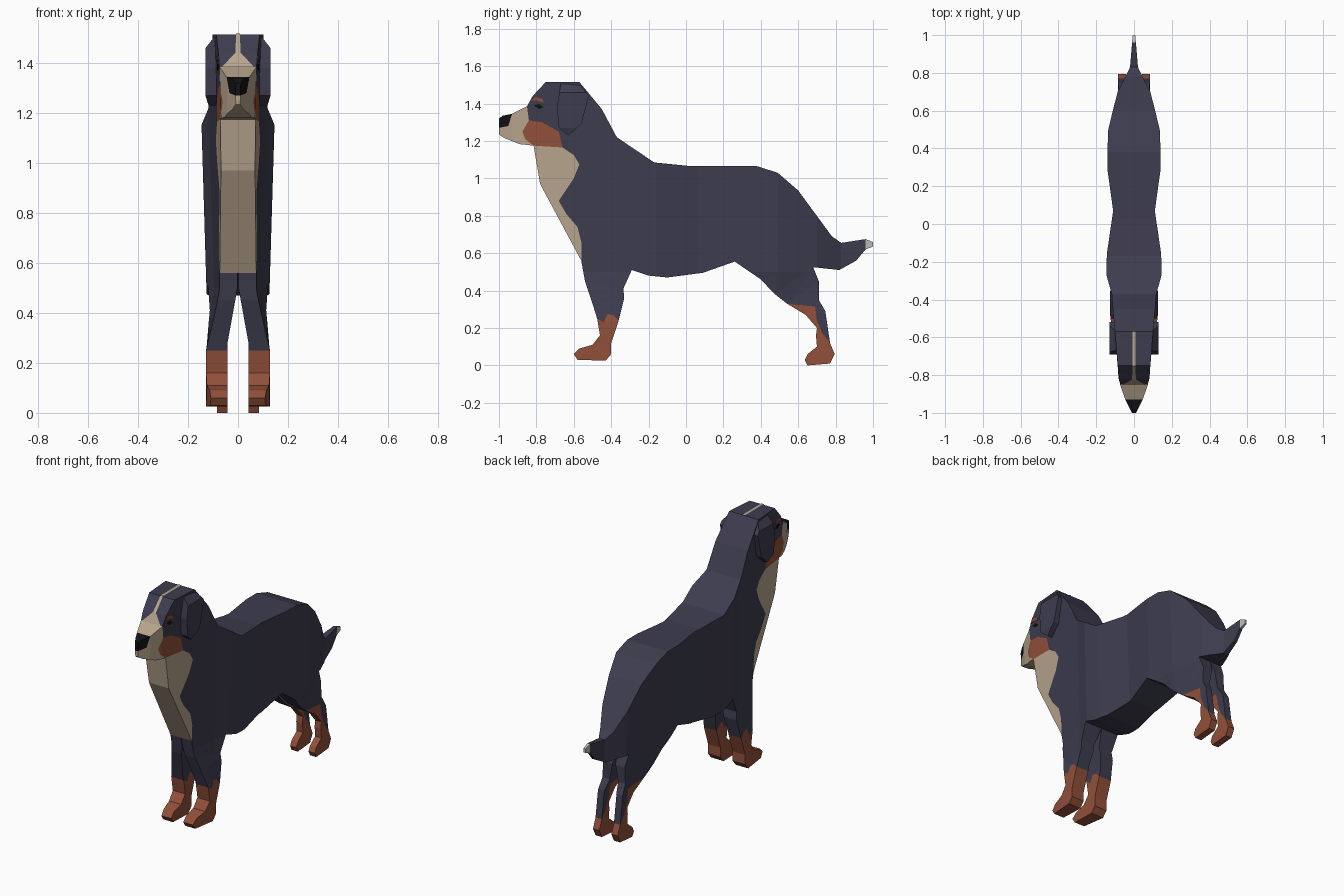
import bpy, bmesh

if "Cube" in bpy.data.objects:
    bpy.data.objects.remove(bpy.data.objects["Cube"])

COLOURS = {"navy": (.048, .046, .078), "cream": (.48, .38, .27), "rust": (.29, .08, .042),
           "black": (.006, .006, .007), "grey": (.5, .5, .5)}
MATS = {}
for key, rgb in COLOURS.items():
    MATS[key] = bpy.data.materials.new(key)
    MATS[key].diffuse_color = (*rgb, 1)

# Half width of the body along its length (y, half width)
WIDTH = [(-1, .006), (-.93, .04), (-.85, .067), (-.75, .076), (-.57, .09), (-.37, .116),
         (-.27, .146), (-.16, .146), (.07, .113), (.28, .142), (.49, .142), (.7, .097),
         (.83, .036), (1, .021)]


def clamp(t):
    return max(0, min(1, t))


def body_w(y, z):
    y = max(-1, min(1, y))
    for (a, wa), (b, wb) in zip(WIDTH, WIDTH[1:]):
        if y <= b:
            return wa + (wb - wa) * (y - a) / (b - a) - .03 * (1.15 - z)


def add_object(name, bm, colours):
    me = bpy.data.meshes.new(name)
    bm.to_mesh(me)
    bm.free()
    for c in colours:
        me.materials.append(MATS[c])
    ob = bpy.data.objects.new(name, me)
    bpy.context.collection.objects.link(ob)
    return ob


def part(name, regions, outer, inner, mirror=True, z_cuts=()):
    """Side-view regions (colour, outline) thickened between two width functions."""
    bm = bmesh.new()
    cache = {}
    colours = []
    for colour, outline in regions:
        if colour not in colours:
            colours.append(colour)
        for p in outline:
            if p not in cache:
                cache[p] = bm.verts.new((0, *p))
        bm.faces.new([cache[p] for p in outline]).material_index = colours.index(colour)
    bm.normal_update()
    bmesh.ops.triangulate(bm, faces=bm.faces[:])
    cuts = [((0, y, 0), (0, 1, 0)) for y, _ in WIDTH[1:-1]]
    cuts += [((0, 0, z), (0, 0, 1)) for z in z_cuts]
    for co, no in cuts:
        bmesh.ops.bisect_plane(bm, geom=bm.verts[:] + bm.edges[:] + bm.faces[:],
                               dist=1e-4, plane_co=co, plane_no=no)
    base = bm.verts[:]
    ext = bmesh.ops.extrude_face_region(bm, geom=bm.faces[:])["geom"]
    for v in base:
        v.co.x = inner(v.co.y, v.co.z)
    for v in ext:
        if isinstance(v, bmesh.types.BMVert):
            v.co.x = outer(v.co.y, v.co.z)
    bmesh.ops.recalc_face_normals(bm, faces=bm.faces[:])
    ob = add_object(name, bm, colours)
    if mirror:
        ob.modifiers.new("mirror", "MIRROR").use_mirror_merge = False
    return ob


# Body, head and tail: colour regions sharing their seams
brow, lip, cheek_back = (-.85, 1.385), (-.815, 1.175), (-.66, 1.165)
cheek_front = [(-.84, 1.31), (-.875, 1.25), (-.86, 1.21)]
cheek_top = [(-.68, 1.25), (-.77, 1.3)]
nose_seam = [(-.93, 1.345), (-.95, 1.28), (-1, 1.27)]
chest_low = (-.56, .56)
chest_seam = [(-.56, .66), (-.58, .74), (-.64, .81), (-.68, .88), (-.6, 1.0), (-.57, 1.075), (-.6, 1.125)]
tail_seam = [(.96, .675), (.96, .62)]
back = [(-.82, 1.44), (-.75, 1.515), (-.57, 1.515), (-.45, 1.37), (-.37, 1.22), (-.17, 1.085),
        (.03, 1.065), (.38, 1.065), (.49, 1.03), (.6, .935), (.78, .69), (.83, .655)]
belly = [(.91, .56), (.82, .51), (.68, .525), (.26, .555), (.09, .495), (-.1, .47), (-.2, .48), (-.29, .51)]
part("body", [
    ("navy", [brow] + back + tail_seam + belly + [chest_low] + chest_seam + [cheek_back]
     + cheek_top + cheek_front[:1]),
    ("cream", [brow] + cheek_front + [lip, (-.89, 1.183), (-.97, 1.215), (-1, 1.235)] + nose_seam[::-1]),
    ("black", nose_seam + [(-1, 1.32), (-.98, 1.335)]),
    ("rust", cheek_front + [lip, cheek_back] + cheek_top),
    ("cream", [lip, (-.78, .97), chest_low] + chest_seam + [cheek_back]),
    ("grey", tail_seam + [(1, .635), (1, .66)]),
], body_w, lambda y, z: -body_w(y, z), mirror=False)


# Legs: follow the body width at the top, become narrow posts below
def leg_inner(y, z):
    return .002 + .04 * clamp((.5 - z) / .22)


def front_outer(y, z):
    t = clamp((.5 - z) / .25)
    return body_w(y, z) * (1 - t) + (.128 - .02 * clamp((-.48 - y) / .12)) * t


def hind_outer(y, z):
    t = clamp((.5 - z) / .22)
    return body_w(y, z) * (1 - t) + .085 * t


front_seam = [(-.475, .25), (-.44, .23), (-.42, .275), (-.39, .27), (-.36, .24)]
part("front_leg", [
    ("navy", [(-.29, .51), chest_low, (-.54, .45), (-.5, .33)] + front_seam + [(-.33, .36), (-.335, .41)]),
    ("rust", front_seam + [(-.4, .12), (-.4, .06), (-.43, .025), (-.58, .03), (-.6, .06), (-.57, .09),
                           (-.5, .11), (-.46, .16)]),
], front_outer, leg_inner, z_cuts=[.28, .5])

hind_seam = [(.54, .33), (.69, .315), (.7, .24), (.73, .17), (.77, .12)]
part("hind_leg", [
    ("navy", [(.68, .525), (.26, .555), (.4, .46), (.47, .385)] + hind_seam
     + [(.745, .29), (.71, .35), (.71, .45)]),
    ("rust", hind_seam + [(.795, .06), (.77, .01), (.65, 0), (.635, .03), (.65, .06), (.7, .1),
                          (.695, .16), (.7, .2), (.64, .27)]),
], hind_outer, leg_inner, z_cuts=[.28, .5])

# Hanging ears
part("ear", [("navy", [(-.67, 1.505), (-.57, 1.505), (-.52, 1.44), (-.56, 1.29), (-.63, 1.23),
                       (-.68, 1.27), (-.69, 1.38)])],
     lambda y, z: .13 - .035 * clamp((z - 1.46) / .045) - .012 * clamp((1.27 - z) / .04),
     lambda y, z: .085, z_cuts=[1.27, 1.46])

# Eyes and brow spots lie just proud of the head
for name, colour, pts in [
    ("eye", "black", [(-.815, 1.39), (-.785, 1.398), (-.762, 1.38), (-.785, 1.37)]),
    ("brow_spot", "rust", [(-.83, 1.415), (-.8, 1.435), (-.765, 1.425), (-.762, 1.405), (-.795, 1.415)]),
]:
    part(name, [(colour, pts)], lambda y, z: body_w(y, z) + .003, lambda y, z: body_w(y, z) - .01)

# Blaze: strip running up the forehead and over the crown
bm = bmesh.new()
rows = [[bm.verts.new((s * w, y, z)) for s in (-1, 1)] for y, z, w in
        [(-.853, 1.387, .062), (-.823, 1.442, .01), (-.752, 1.518, .008), (-.57, 1.518, .008)]]
for a, b in zip(rows, rows[1:]):
    bm.faces.new((a[0], a[1], b[1], b[0]))
add_object("blaze", bm, ["cream"])

for m in bpy.data.materials:
    if m.users and not m.is_grease_pencil:
        m.use_nodes = True
        m.node_tree.nodes["Principled BSDF"].inputs["Base Color"].default_value = m.diffuse_color
